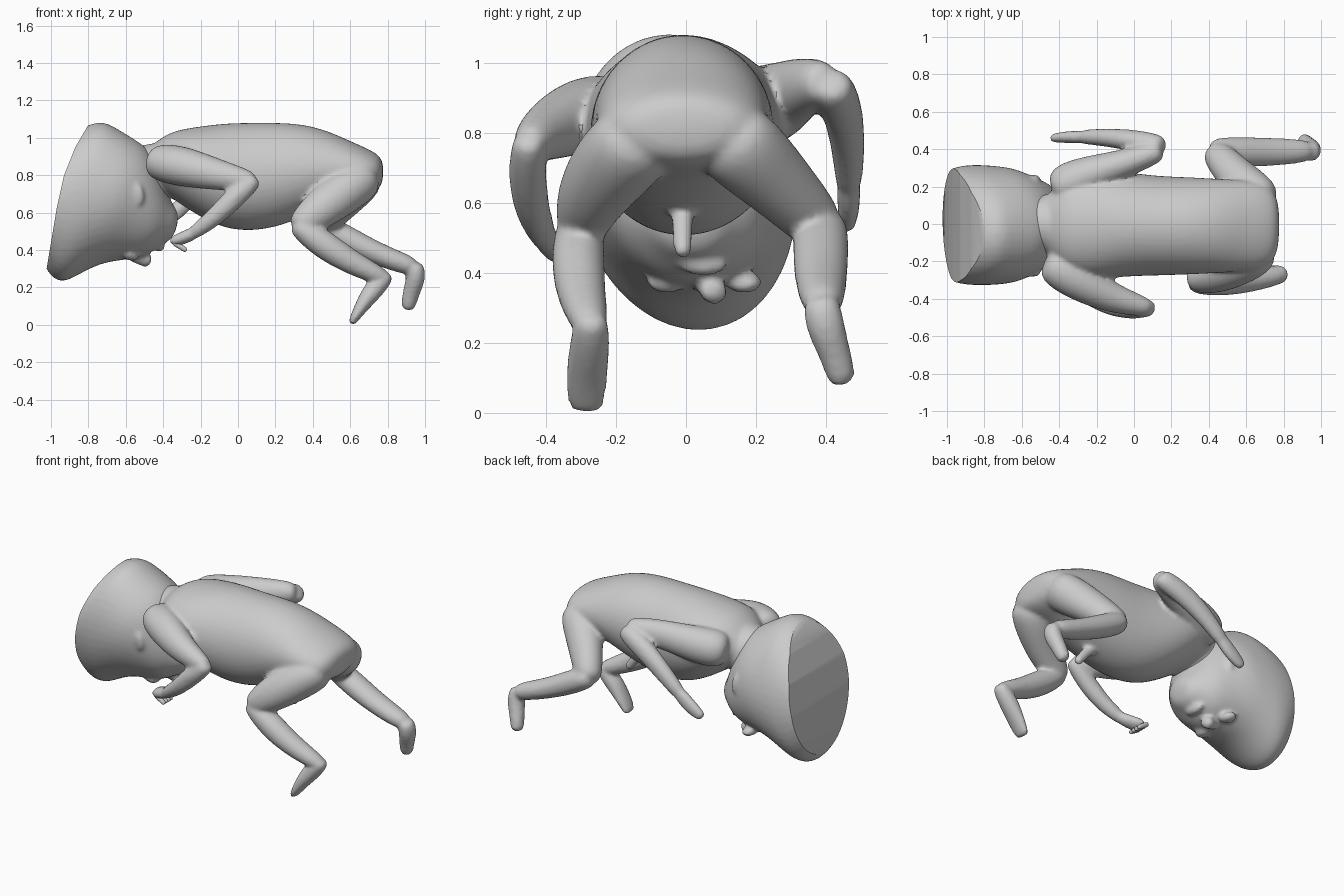
import bpy, bmesh, math
from mathutils import Vector

cube = bpy.data.objects.get("Cube")
if cube:
    bpy.data.objects.remove(cube, do_unlink=True)

clay = bpy.data.materials.new("grey clay")
clay.use_nodes = True
GREY = (0.6, 0.6, 0.6, 1)
clay.diffuse_color = GREY
clay.node_tree.nodes["Principled BSDF"].inputs["Base Color"].default_value = GREY

SIDES = 12
# Keeps the subdivided surface at the stated radius
SWELL = 6 / (4 + 2 * math.cos(math.tau / SIDES))


def select(objects):
    bpy.ops.object.select_all(action='DESELECT')
    for obj in objects:
        obj.select_set(True)
    bpy.context.view_layer.objects.active = objects[0]


def apply(obj, kind, **settings):
    select([obj])
    mod = obj.modifiers.new(kind, kind)
    for key, value in settings.items():
        setattr(mod, key, value)
    bpy.ops.object.modifier_apply(modifier=mod.name)


def smooth(obj):
    select([obj])
    bpy.ops.object.shade_smooth_by_angle(angle=math.radians(40))


def loft(name, stations, side=(0, 1, 0)):
    """Rounded tube through stations (x, y, z, half width, half height)."""
    pts = [(Vector(s[:3]), s[3] * SWELL, s[4] * SWELL) for s in stations]
    axis = (pts[-1][0] - pts[0][0]).normalized()
    u = Vector(side)
    u = (u - axis * u.dot(axis)).normalized()
    v = axis.cross(u)

    def cap(p, sign):
        centre, w, h = p
        return (centre + axis * sign * min(w, h) * 0.5, w * 0.6, h * 0.6)

    pts = [cap(pts[0], -1)] + pts + [cap(pts[-1], 1)]
    bm = bmesh.new()
    rings = []
    for centre, w, h in pts:
        angles = [math.tau * i / SIDES for i in range(SIDES)]
        rings.append([bm.verts.new(centre + u * w * math.cos(a) + v * h * math.sin(a))
                      for a in angles])
    for a, b in zip(rings, rings[1:]):
        for i in range(SIDES):
            j = (i + 1) % SIDES
            bm.faces.new((a[i], a[j], b[j], b[i]))
    bm.faces.new(rings[0])
    bm.faces.new(rings[-1])
    bmesh.ops.recalc_face_normals(bm, faces=bm.faces)
    mesh = bpy.data.meshes.new(name)
    bm.to_mesh(mesh)
    bm.free()
    mesh.materials.append(clay)
    obj = bpy.data.objects.new(name, mesh)
    bpy.context.collection.objects.link(obj)
    apply(obj, 'SUBSURF', levels=2)
    return obj


def blob(name, centre, size, tilt=0, turn=0):
    bpy.ops.mesh.primitive_uv_sphere_add(segments=20, ring_count=12, location=centre,
                                         rotation=(0, tilt, turn))
    obj = bpy.context.object
    obj.name = name
    obj.scale = size
    obj.data.materials.append(clay)
    return obj


def blend(name, parts, softness):
    """Merge overlapping parts into one soft skin."""
    select(parts)
    bpy.ops.object.join()
    obj = parts[0]
    obj.name = name
    bpy.ops.object.transform_apply()
    apply(obj, 'REMESH', mode='VOXEL', voxel_size=0.012)
    apply(obj, 'SMOOTH', factor=0.5, iterations=softness)
    smooth(obj)
    return obj


# Torso and neck
body = [loft("torso", [
    (-.45, 0, .85, .17, .12), (-.37, 0, .865, .26, .17), (-.22, 0, .825, .3, .235),
    (-.06, 0, .795, .28, .285), (.12, -.01, .79, .265, .29), (.3, -.01, .815, .26, .265),
    (.46, -.01, .835, .25, .21), (.6, -.01, .83, .245, .15), (.72, -.01, .815, .225, .115)])]
body.append(loft("neck", [(-.66, 0, .76, .18, .18), (-.52, 0, .79, .14, .16),
                          (-.38, 0, .83, .18, .16)]))

# Right arm, bent under the chest
body.append(loft("right_upper_arm", [
    (-.43, -.22, .87, .11, .1), (-.3, -.3, .85, .11, .11),
    (-.12, -.4, .805, .08, .085), (.06, -.445, .77, .055, .058)]))
body.append(loft("right_forearm", [
    (.08, -.45, .77, .05, .05), (-.02, -.455, .68, .055, .06),
    (-.13, -.44, .57, .05, .048), (-.24, -.4, .49, .038, .038)]))
body.append(loft("right_hand", [
    (-.23, -.4, .495, .038, .035), (-.29, -.365, .465, .05, .035),
    (-.34, -.335, .45, .05, .03)]))

# Left arm, raised at the elbow and stretched toward the head
body.append(loft("left_upper_arm", [
    (-.38, .2, .87, .12, .12), (-.25, .265, .89, .1, .11),
    (-.06, .32, .925, .075, .09), (.12, .385, .945, .062, .068)]))
body.append(loft("left_forearm", [
    (.13, .42, .93, .062, .065), (-.02, .45, .86, .057, .068),
    (-.17, .465, .75, .047, .055), (-.28, .465, .65, .038, .044)]))
body.append(loft("left_hand", [
    (-.27, .465, .66, .036, .042), (-.35, .465, .59, .032, .05),
    (-.43, .46, .54, .026, .036)]))

# Right leg
body.append(loft("right_thigh", [
    (.67, -.14, .78, .13, .115), (.55, -.215, .7, .12, .12),
    (.43, -.28, .61, .095, .105), (.335, -.3, .535, .077, .077)]))
body.append(loft("right_shin", [
    (.325, -.305, .525, .07, .06), (.45, -.31, .435, .077, .08),
    (.6, -.3, .335, .07, .065), (.77, -.275, .255, .054, .05)]))
body.append(loft("right_foot", [
    (.79, -.27, .26, .05, .045), (.725, -.275, .19, .058, .057),
    (.66, -.285, .1, .06, .037), (.61, -.285, .015, .054, .022)]))

# Left leg, trailing behind
body.append(loft("left_thigh", [
    (.67, .13, .78, .13, .115), (.58, .22, .7, .11, .115),
    (.5, .31, .61, .09, .1), (.44, .375, .54, .08, .08)]))
body.append(loft("left_shin", [
    (.44, .385, .535, .078, .068), (.58, .385, .46, .08, .072),
    (.74, .385, .38, .075, .06), (.92, .39, .315, .062, .055)]))
body.append(loft("left_foot", [
    (.95, .385, .31, .055, .05), (.95, .4, .24, .055, .052),
    (.925, .425, .17, .045, .045), (.91, .445, .1, .042, .04)]))

# Umbilical stump under the belly
body.append(loft("umbilical_stump", [
    (.3, -.01, .6, .04, .04), (.36, -.01, .54, .028, .028), (.42, -.01, .46, .028, .028)]))
blend("body", body, 6)

# Fingers of the right hand
for i in range(4):
    y = -.365 + i * .025
    smooth(loft(f"right_finger_{i + 1}", [
        (-.34, y, .44, .016, .016), (-.31, y, .42, .015, .015), (-.28, y, .4, .013, .013)]))

# Head, with the face turned down
skull = [loft("skull", [
    (-.38, 0, .54, .13, .11), (-.44, 0, .56, .205, .2), (-.53, 0, .64, .255, .3),
    (-.64, 0, .665, .305, .34), (-.74, 0, .665, .315, .395), (-.83, 0, .655, .32, .45),
    (-.91, 0, .665, .315, .415), (-.98, 0, .69, .3, .33), (-1.03, 0, .7, .25, .24)])]
skull.append(loft("nose", [
    (-.57, .03, .37, .03, .03), (-.52, .045, .36, .035, .04), (-.485, .055, .345, .045, .04)]))
skull.append(blob("lips", (-.425, .03, .425), (.035, .07, .03), .8))
for label, s in (("left", 1), ("right", -1)):
    skull.append(blob(label + "_eyelid", (-.58, .03 + s * .11, .375), (.05, .055, .03), .3))
    skull.append(blob(label + "_ear", (-.56, s * .235, .7), (.06, .03, .08), -.3, s * .4))
head = blend("head", skull, 6)

# Shallow curved cut at the crown, and a slight roll of the head
bm = bmesh.new()
bm.from_mesh(head.data)
crown = [(-1, .44), (-.97, .62), (-.93, .8), (-.87, .95), (-.8, 1.07)]
for (x0, z0), (x1, z1) in zip(crown, crown[1:]):
    bmesh.ops.bisect_plane(bm, geom=bm.verts[:] + bm.edges[:] + bm.faces[:],
                           plane_co=(x0, 0, z0), clear_outer=True,
                           plane_no=Vector((z0 - z1, 0, x1 - x0)).normalized())
    bmesh.ops.holes_fill(bm, edges=[e for e in bm.edges if e.is_boundary], sides=0)
for vert in bm.verts:
    vert.co.y += .1 * (.6 - vert.co.z)
bmesh.ops.recalc_face_normals(bm, faces=bm.faces)
bm.to_mesh(head.data)
bm.free()
smooth(head)
